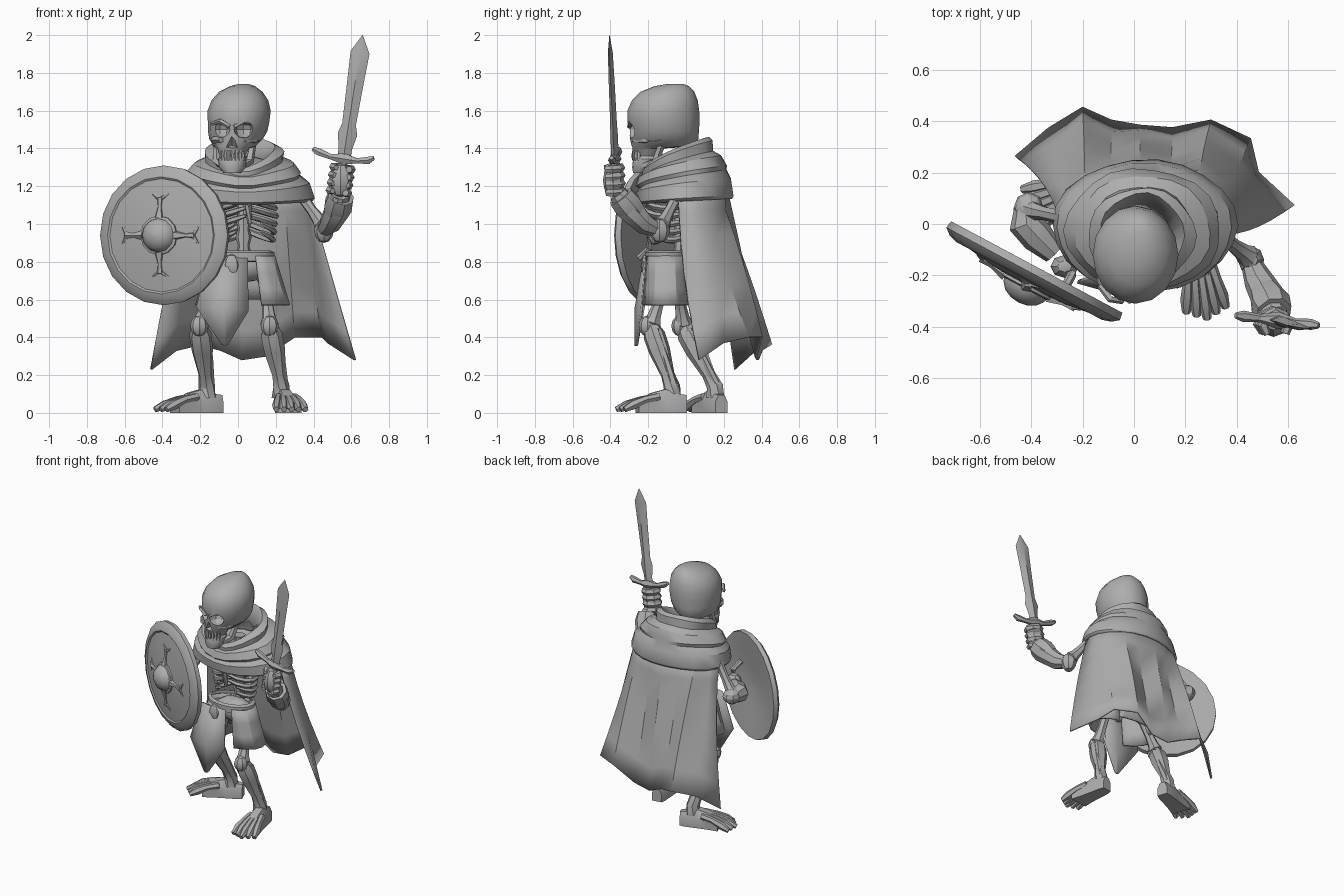
import bpy, bmesh, math
from mathutils import Vector, Matrix

if "Cube" in bpy.data.objects:
    bpy.data.objects.remove(bpy.data.objects["Cube"])

GREY = bpy.data.materials.new("bone_grey")
GREY.diffuse_color = (0.42, 0.42, 0.42, 1)
GREY.use_nodes = True
GREY.node_tree.nodes["Principled BSDF"].inputs["Base Color"].default_value = GREY.diffuse_color
V = Vector
pi = math.pi


def finish(name, bm):
    bmesh.ops.recalc_face_normals(bm, faces=bm.faces)
    me = bpy.data.meshes.new(name)
    bm.to_mesh(me)
    bm.free()
    me.materials.append(GREY)
    ob = bpy.data.objects.new(name, me)
    bpy.context.collection.objects.link(ob)
    return ob


def loft(name, rows, closed=True, caps=True, thick=0):
    bm = bmesh.new()
    vs = [[bm.verts.new(p) for p in r] for r in rows]
    n = len(rows[0])
    for a, b in zip(vs, vs[1:]):
        for i in range(n if closed else n - 1):
            j = (i + 1) % n
            bm.faces.new((a[i], a[j], b[j], b[i]))
    if caps and closed:
        bm.faces.new(vs[0])
        bm.faces.new(vs[-1])
    ob = finish(name, bm)
    if thick:
        m = ob.modifiers.new("thickness", 'SOLIDIFY')
        m.thickness = thick
        m.offset = 0
    return ob


def tube(name, pts, radii, n=7):
    pts = [V(p) for p in pts]
    rows = []
    for i, p in enumerate(pts):
        t = pts[min(i + 1, len(pts) - 1)] - pts[max(i - 1, 0)]
        q = t.to_track_quat('Z', 'Y')
        rows.append([p + q @ V((radii[i] * math.cos(2 * pi * k / n), radii[i] * math.sin(2 * pi * k / n), 0))
                     for k in range(n)])
    return loft(name, rows)


def bone(name, a, b, r):
    # shaft with flared knuckles at both ends
    a, b = V(a), V(b)
    ts = (0, .06, .22, .6, .84, .95, 1)
    return tube(name, [a.lerp(b, t) for t in ts], [r * k for k in (.7, 1.25, .8, .75, .95, 1.25, .7)])


def ball(name, c, s, u=12, v=8):
    bm = bmesh.new()
    bmesh.ops.create_uvsphere(bm, u_segments=u, v_segments=v, radius=1)
    bm.transform(Matrix.Translation(c) @ Matrix.Diagonal((*s, 1)))
    return finish(name, bm)


def oval(cx, cy, rx, ry, z0, z1=None, n=16, wave=0, ph=0):
    # ring whose height runs from z0 at the front to z1 at the back
    z1 = z0 if z1 is None else z1
    out = []
    for k in range(n):
        a = 2 * pi * k / n
        w = 1 + wave * math.sin(5 * a + ph)
        out.append((cx + rx * w * math.cos(a), cy + ry * w * math.sin(a),
                    z0 + (z1 - z0) * max(0, .5 + .5 * math.sin(a)) ** .6))
    return out


# skull: jaw to crown in one shell, with carved sockets
skull = loft("skull", [oval(cx, cy, rx, ry, z) for z, cx, cy, rx, ry in (
    (1.27, -.03, -.235, .045, .045), (1.30, -.03, -.22, .07, .065), (1.345, -.03, -.21, .075, .07),
    (1.36, -.03, -.205, .066, .065), (1.40, -.025, -.2, .085, .085), (1.41, -.02, -.125, .11, .165),
    (1.45, -.01, -.115, .142, .181), (1.49, -.002, -.116, .157, .184), (1.54, .003, -.119, .163, .191),
    (1.6, .006, -.12, .167, .19), (1.655, .01, -.112, .15, .174), (1.7, .015, -.098, .115, .142),
    (1.73, .025, -.075, .065, .09), (1.742, .03, -.055, .025, .04))])
cutters = [ball("socket_cutter", (x, -.29, 1.5), (.053, .07, .045), 8, 6) for x in (-.095, .03)]
cutters.append(tube("nose_cutter", [(-.033, -.28, 1.405), (-.033, -.305, 1.47)], [.034, .007], 4))
for c in cutters:
    c.hide_render = True
    c.hide_set(True)
    m = skull.modifiers.new("socket", 'BOOLEAN')
    m.operation = 'DIFFERENCE'
    m.object = c
# slanted brow, cheeks, jaw hinges and teeth
for s in (-1, 1):
    tube("brow", [(-.033 + s * .012, -.3, 1.515), (-.033 + s * .06, -.292, 1.545), (-.02 + s * .115, -.24, 1.53)],
         [.012, .014, .01], 5)
    tube("cheekbone", [(-.03 + s * .06, -.275, 1.445), (-.02 + s * .105, -.22, 1.445), (-.01 + s * .125, -.13, 1.45)],
         [.016, .02, .012], 5)
    tube("jaw_hinge", [(-.03 + s * .06, -.22, 1.31), (-.025 + s * .085, -.16, 1.33), (-.015 + s * .1, -.12, 1.45)],
         [.018, .024, .016], 5)
for i in range(7):
    a = -pi / 2 + (i - 3) * .3
    x, y = -.03 + .07 * math.cos(a), -.205 + .073 * math.sin(a)
    tube("tooth", [(x, y, 1.335), (x, y, 1.36), (x, y, 1.39)], [.008, .011, .008], 5)

# wrapped mantle around the shoulders
rings = [(.02, -.06, .12, .12, 1.25, 1.36), (.03, -.045, .165, .165, 1.29, 1.455), (.03, -.045, .205, .18, 1.27, 1.44),
         (.03, -.04, .2, .182, 1.245, 1.385), (.035, -.03, .26, .215, 1.24, 1.36),
         (.035, -.025, .298, .235, 1.2, 1.31), (.037, -.02, .29, .226, 1.185, 1.285),
         (.04, -.015, .335, .247, 1.165, 1.24), (.042, -.005, .355, .25, 1.115, 1.15),
         (.042, 0, .345, .24, 1.105, 1.135)]
loft("mantle", [oval(*r, n=22, wave=.025 if i < 7 else .012, ph=i * .9) for i, r in enumerate(rings)],
     caps=False, thick=.012)

# cape flowing from the mantle to a ragged hem
hem = [(-.46, .26, .23), (-.33, .37, .33), (-.2, .45, .36), (-.09, .4, .33), (.02, .38, .28),
       (.15, .37, .3), (.3, .4, .4), (.45, .33, .4), (.48, .2, .37), (.62, .07, .28)]
rows = []
for i in range(7):
    t = i / 6
    row = []
    for j, h in enumerate(hem):
        a = math.radians(176 - 188 * j / 9)
        top = V((.04 + .325 * math.cos(a), .208 * math.sin(a), 1.21))
        p = top.lerp(V(h), t)
        p.x = top.x + (h[0] - top.x) * t ** 1.05
        p.y = top.y + (h[1] - top.y) * t ** (.8 if j == 0 else 1.1)
        p.y += .02 * math.sin(pi * t) * (-1) ** j
        row.append(p)
    rows.append(row)
loft("cape", rows, closed=False, thick=.014)

# spine, ribs, breastbone and pelvis
tube("spine", [(.03, -.03, .75 + .045 * i) for i in range(13)], [.03 if i % 2 else .042 for i in range(13)], 8)
for i in range(6):
    z = 1.17 - .042 * i
    rx, ry = .15 - .006 * abs(i - 2), .115 - .004 * abs(i - 2)
    end = 84 if i < 4 else 60
    for s in (-1, 1):
        pts = []
        for k in range(8):
            a = math.radians(90 - (90 + end) * k / 7)
            pts.append((.055 + s * rx * math.cos(a), -.105 + ry * math.sin(a), z - .045 * math.sin(pi * k / 7)))
        tube("rib", pts, [.016] * 7 + [.01], 5)
tube("breastbone", [(.055, -.22, 1.19), (.055, -.23, 1.1), (.06, -.22, 1.0)], [.03, .022, .012], 6)
ball("pelvis", (.03, -.08, .775), (.14, .085, .085), 10, 6)

# belt, side cloths and pointed front cloth
loft("belt", [oval(.02, -.1, rx, ry, z) for rx, ry, z in
              ((.15, .1, .80), (.172, .118, .805), (.172, .118, .85), (.15, .1, .86))], caps=False)
ball("belt_clasp", (-.035, -.215, .78), (.045, .025, .06), 8, 6)


def cloth(name, a0, a1, low):
    rows = []
    for i in range(4):
        t = i / 3
        rows.append([(.025 + (.165 + .08 * t) * math.cos(a), -.105 + (.115 + .025 * t) * math.sin(a)
                      + .006 * math.sin(4 * a), .83 + (low - .83) * t)
                     for a in (math.radians(a0 + (a1 - a0) * k / 6) for k in range(7))])
    loft(name, rows, closed=False, thick=.014)


cloth("right_cloth", -66, 62, .57)
cloth("left_cloth", 120, 240, .57)
cloth("back_cloth", 62, 118, .6)
loft("front_cloth", [[(-.15, -.2, .82), (-.05, -.22, .82), (.05, -.21, .82)],
                     [(-.22, -.225, .56), (-.075, -.265, .555), (.055, -.235, .54)],
                     [(-.085, -.26, .36), (-.07, -.265, .355), (-.055, -.26, .36)]], closed=False, thick=.014)


# legs and feet
def leg(side, hip, knee, ankle, heel, toe):
    bone(side + "_thigh_bone", hip, knee, .04)
    ball(side + "_kneecap", V(knee) + V((0, -.02, 0)), (.048, .046, .055), 8, 6)
    k, a = V(knee), V(ankle)
    low = a + V((0, 0, -.06))
    tube(side + "_shin", [k, k.lerp(a, .15), k.lerp(a, .4), k.lerp(a, .8), a, low], [.042, .06, .058, .037, .045, .05])
    o = V((.035, .025, -.02))
    tube(side + "_calf_bone", [k + o, k.lerp(a, .5) + o, a + o * .5], [.022, .019, .025], 6)
    h, t = V(heel), V(toe)
    d = (t - h).normalized()
    w = V((-d.y, d.x, 0))
    # heel block and instep falling towards the toes
    length = (t - h).length
    rows = []
    for f, hw, z in ((0, .035, .095), (.1, .045, .1), (.3, .05, .125), (.5, .056, .105), (.7, .068, .06)):
        c = h + d * length * f
        rows.append([c - w * hw, c + w * hw, c + w * hw + V((0, 0, z * .6)), c + w * hw * .5 + V((0, 0, z)),
                     c - w * hw * .5 + V((0, 0, z)), c - w * hw + V((0, 0, z * .6))])
    loft(side + "_foot", rows)
    for i in range(5):
        u = (i - 2) / 2
        a0 = h + d * length * .4 + w * u * .04
        a1 = t + w * u * .078 - d * .035 * abs(u)
        tube(side + "_toe", [a0 + V((0, 0, .085)), a0.lerp(a1, .4) + V((0, 0, .07)),
                             a0.lerp(a1, .75) + V((0, 0, .042)), a1 + V((0, 0, .018))], [.022, .021, .026, .016], 6)


leg("right", (.14, -.09, .74), (.168, -.185, .46), (.228, -.075, .14), (.235, .0, 0), (.285, -.37, 0))
leg("left", (-.1, -.06, .74), (-.205, -.012, .46), (-.165, .155, .14), (-.09, .188, 0), (-.44, .05, 0))

# round shield turned outward, with boss and cross ornament
S = Matrix(((.882, 0, -.471, -.388), (-.471, 0, -.882, -.185), (0, 1, 0, .94), (0, 0, 0, 1))) \
    @ Matrix.Diagonal((1.035, 1, 1, 1))


def turned(name, prof, n):
    return loft(name, [[S @ V((r * math.cos(2 * pi * k / n), r * math.sin(2 * pi * k / n), h)) for k in range(n)]
                       for r, h in prof])


turned("shield", [(.02, .064), (.16, .056), (.3, .035), (.31, .042), (.345, .031), (.37, .01), (.365, -.02),
                  (.31, -.015), (.15, .01), (.02, .02)], 20)
turned("shield_boss", [(.105, .05), (.105, .07), (.09, .075), (.085, .09), (.065, .115), (.035, .13), (.005, .135)], 12)
for q in range(4):
    R = S @ Matrix.Rotation(q * pi / 2, 4, 'Z')
    tube("shield_ornament", [R @ V(p) for p in ((.09, 0, .06), (.15, 0, .055), (.2, 0, .05))], [.028, .012, .018], 5)
    for s in (-1, 1):
        tube("ornament_prong", [R @ V(p) for p in ((.19, 0, .05), (.22, s * .045, .045))], [.014, .005], 5)

# shield arm with hand on the grip
bone("left_upper_arm", (-.25, .02, 1.2), (-.41, .055, .97), .036)
ball("left_elbow", (-.41, .06, .96), (.06, .065, .055), 8, 6)
tube("left_bracer", [(-.42, .07, .96), (-.42, .0, .96), (-.375, -.05, .955), (-.31, -.115, .945)],
     [.045, .068, .065, .044], 8)
ball("left_fist", (-.27, -.165, .945), (.055, .045, .055), 8, 6)
tube("shield_grip", [S @ V((.13, -.12, 0)), S @ V((.13, -.07, -.06)), S @ V((.13, .07, -.06)), S @ V((.13, .12, 0))],
     [.018] * 4, 6)

# sword arm
bone("right_upper_arm", (.3, -.02, 1.2), (.45, -.13, .99), .038)
ball("right_elbow", (.455, -.14, .965), (.052, .055, .065), 8, 6)
tube("right_forearm", [(.455, -.15, .97), (.485, -.22, 1.0), (.53, -.3, 1.08), (.545, -.36, 1.16)],
     [.04, .058, .07, .05], 8)
tube("right_cuff", [(.51, -.265, 1.05), (.532, -.31, 1.1), (.545, -.345, 1.145)], [.063, .08, .072], 8)

# sword: blade, guard, grip and curled fingers
base = V((.56, -.375, 1.345))
d = (V((.66, -.405, 2.0)) - base).normalized()
w = (V((.98, -.12, -.1)) - d * d.dot(V((.98, -.12, -.1)))).normalized()
e = d.cross(w)
L = (V((.66, -.405, 2.0)) - base).length
loft("blade", [[base + d * t * L + w * b, base + d * t * L + e * h, base + d * t * L - w * b, base + d * t * L - e * h]
               for t, b, h in ((0, .035, .02), (.08, .036, .02), (.2, .052, .02), (.28, .037, .018),
                               (.6, .044, .016), (.86, .051, .013), (1, .001, .001))])
tube("guard", [base + w * x + d * z for x, z in ((-.172, .028), (-.14, .016), (-.07, .0), (0, .0), (.07, .0),
                                                 (.13, .012), (.158, .03))],
     [.012, .022, .016, .034, .016, .022, .012], 6)
tube("grip", [base, base - d * .2], [.022, .022], 8)
ball("pommel", base - d * .22, (.032, .032, .032), 8, 6)
for i in range(4):
    c = base - d * (.05 + .042 * i) + V((0, -.022, 0))
    tube("finger", [c + (w * math.cos(a) + e * math.sin(a)) * .048 for a in (-.6 + .78 * k for k in range(7))],
         [.018, .024, .022, .025, .023, .023, .014], 6)
ball("palm", base - d * .115 + V((0, -.015, 0)), (.062, .055, .09), 8, 6)

# smooth only gentle angles
bpy.ops.object.select_all(action='DESELECT')
for ob in bpy.context.scene.objects:
    if not ob.hide_render:
        ob.select_set(True)
        bpy.context.view_layer.objects.active = ob
bpy.ops.object.shade_smooth_by_angle(angle=math.radians(30))
